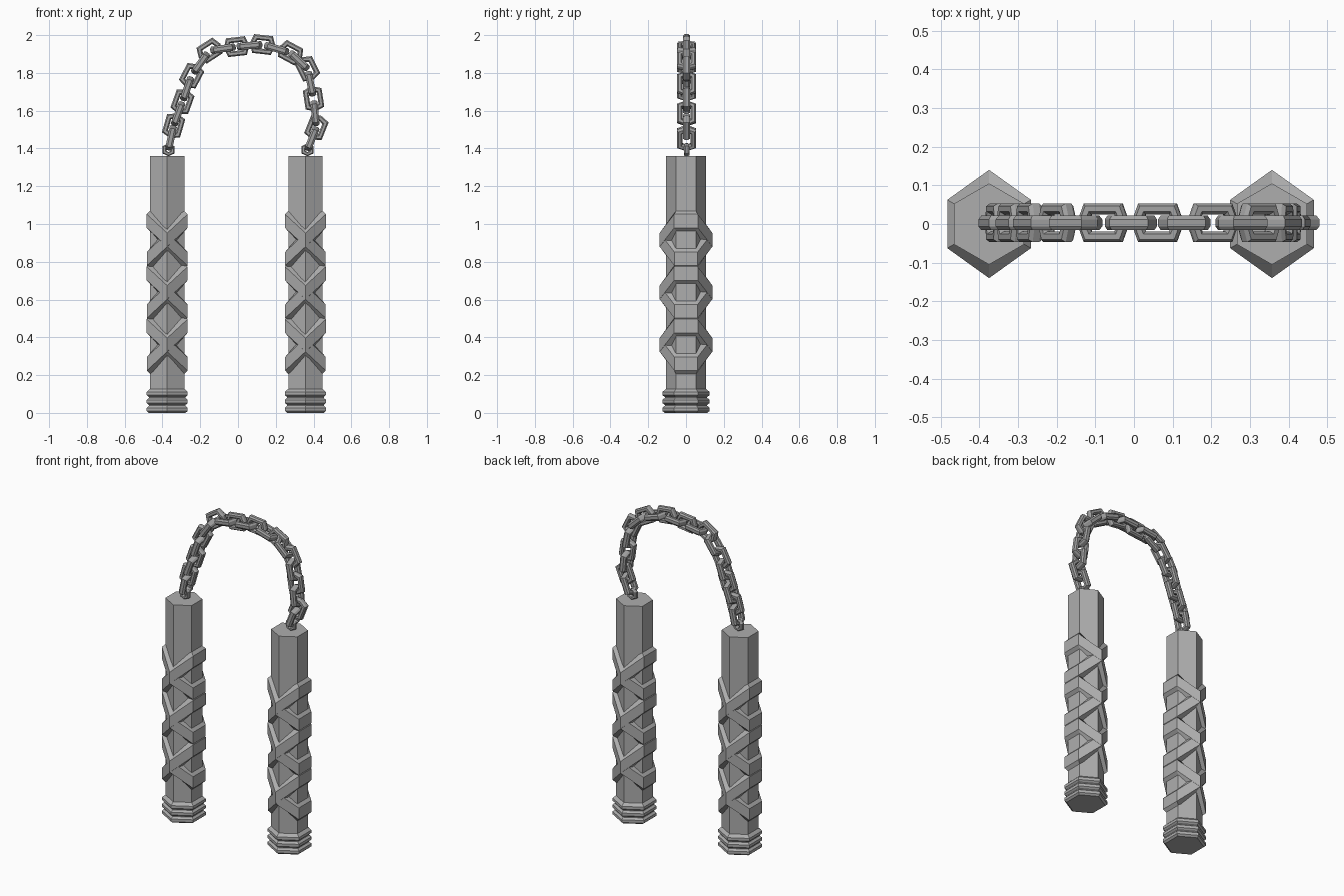
import bpy, bmesh, math
from mathutils import Vector

cube = bpy.data.objects.get("Cube")
if cube:
    bpy.data.objects.remove(cube, do_unlink=True)


def make_material(name, value):
    mat = bpy.data.materials.new(name)
    mat.use_nodes = True
    colour = (value, value, value, 1)
    mat.diffuse_color = colour
    mat.node_tree.nodes["Principled BSDF"].inputs["Base Color"].default_value = colour
    return mat


handle_grey = make_material("handle grey", 0.42)
chain_grey = make_material("chain grey", 0.36)


def loft(name, sections, mat, loop):
    """Skin a row of closed sections; join the row into a loop or cap its ends."""
    bm = bmesh.new()
    rows = [[bm.verts.new(p) for p in s] for s in sections]
    n = len(rows[0])
    pairs = list(zip(rows, rows[1:]))
    if loop:
        pairs.append((rows[-1], rows[0]))
    else:
        bm.faces.new(rows[0])
        bm.faces.new(rows[-1])
    for a, b in pairs:
        for i in range(n):
            j = (i + 1) % n
            bm.faces.new((a[i], a[j], b[j], b[i]))
    bmesh.ops.recalc_face_normals(bm, faces=bm.faces)
    mesh = bpy.data.meshes.new(name)
    bm.to_mesh(mesh)
    bm.free()
    mesh.materials.append(mat)
    obj = bpy.data.objects.new(name, mesh)
    bpy.context.collection.objects.link(obj)
    return obj


HEX = [math.radians(a) for a in range(-90, 270, 60)]


def hex_point(cx, r, angle, z):
    return (cx + r * math.cos(angle), r * math.sin(angle), z)


# Six-sided stick with three ridges at the foot
def handle(side, cx):
    profile = []
    for k in range(3):
        z = 0.042 * k
        profile += [(0.112, z), (0.125, z + 0.01), (0.125, z + 0.027), (0.112, z + 0.038)]
    profile += [(0.105, 0.127), (0.105, 1.36)]
    loft(side + "_handle", [[hex_point(cx, r, a, z) for a in HEX] for r, z in profile],
         handle_grey, False)

    # Criss-cross grip bands, rising or falling from front and back edges to the sides
    for k in range(3):
        for word, rise, lift in (("rising", 0.1, 0.0), ("falling", -0.1, -0.001)):
            sections = []
            for i, a in enumerate(HEX):
                on_ridge = i % 3 == 0
                z = 0.36 + 0.278 * k + (0 if on_ridge else rise)
                r = (0.14 if on_ridge else 0.125) + lift
                sections.append([hex_point(cx, rad, a, z + dz) for rad, dz in
                                 ((0.1, -0.058), (r, -0.036), (r, 0.036), (0.1, 0.058))])
            loft(f"{side}_grip_{word}_{k + 1}", sections, handle_grey, True)


handle("right", -0.375)
handle("left", 0.357)

# Bevelled bar section: offset in the link plane, offset along its normal
BAR = [(0.014, 0.009), (0.007, 0.019), (-0.007, 0.019), (-0.014, 0.009),
       (-0.014, -0.009), (-0.007, -0.019), (0.007, -0.019), (0.014, -0.009)]


# Long six-cornered link, laid along a direction in the xz plane
def link(name, centre, along, flat, tip=0.054, shoulder=0.04, half=0.036, bar=1.0):
    u = along.normalized()
    y = Vector((0, 1, 0))
    v, n = (u.cross(y), y) if flat else (y, u.cross(y))
    corners = [(tip, 0), (shoulder, half), (-shoulder, half),
               (-tip, 0), (-shoulder, -half), (shoulder, -half)]
    sections = []
    for a, b in corners:
        out = Vector((0.7 * a / shoulder if b else math.copysign(1, a),
                      math.copysign(1, b) if b else 0))
        sections.append([centre + u * (a + out.x * p * bar) + v * (b + out.y * p * bar)
                         + n * q * bar for p, q in BAR])
    loft(name, sections, chain_grey, True)


# Chain path through the links that face the front, ending at the two eyelets
PATH = [Vector((x, 0.003, z)) for x, z in (
    (-0.368, 1.393), (-0.341, 1.52), (-0.294, 1.647), (-0.246, 1.785),
    (-0.151, 1.918), (-0.008, 1.939), (0.13, 1.95), (0.278, 1.907),
    (0.368, 1.822), (0.4, 1.663), (0.415, 1.51), (0.368, 1.393))]
last = len(PATH) - 1

for i, p in enumerate(PATH):
    if i in (0, last):
        link(f"eyelet_{i}", p, Vector((0, 0, 1)), True, 0.024, 0.012, 0.021, 0.75)
    else:
        along = PATH[i + 1] - PATH[i - 1]
        if i == last - 1:
            along = Vector((-0.4, 0, -1))
        link(f"front_link_{i}", p, along, True)
    if i < last:
        q = PATH[i + 1]
        link(f"cross_link_{i}", (p + q) / 2, q - p, False)
